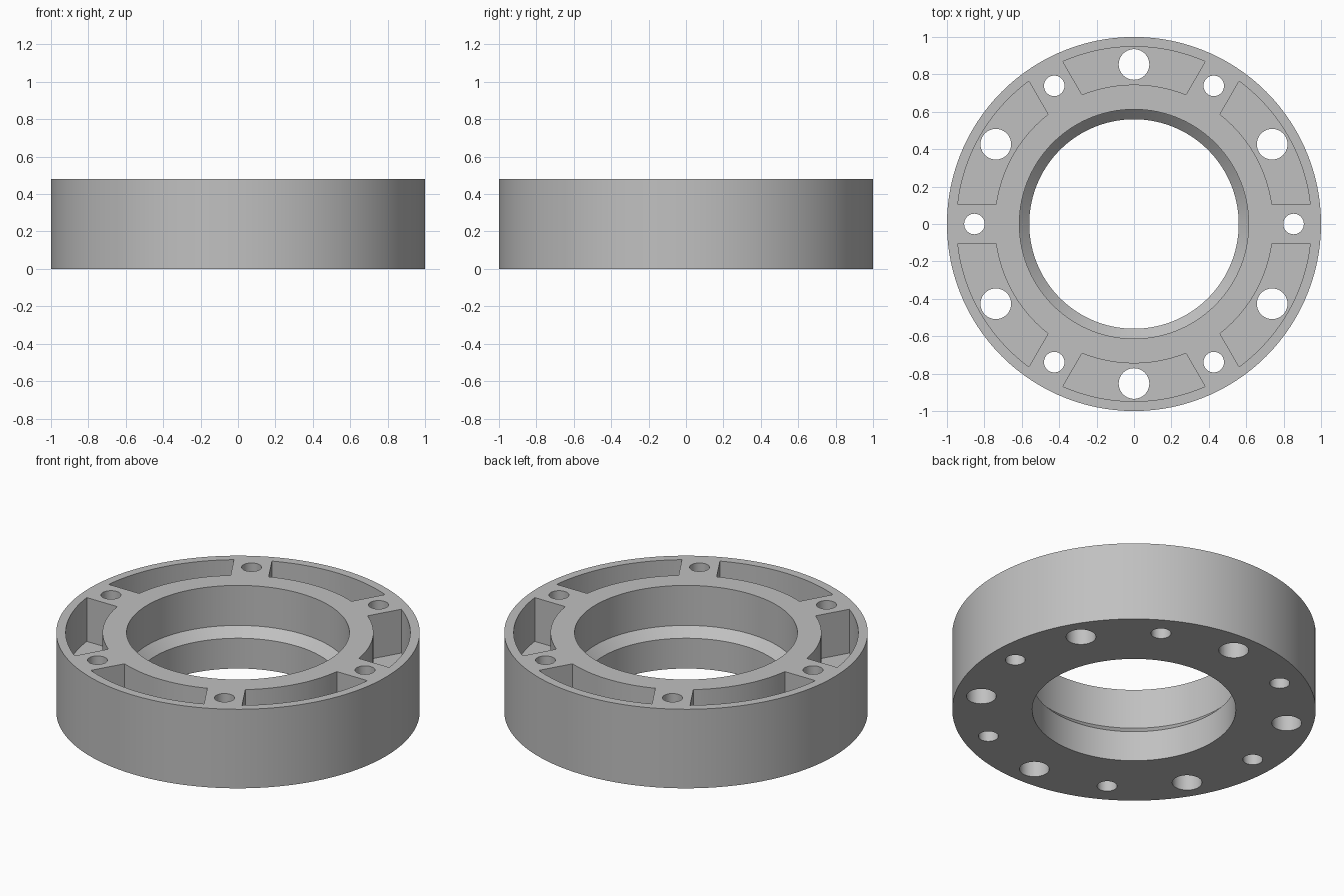
import bpy, bmesh
from math import sin, cos, asin, pi, radians

cube = bpy.data.objects.get("Cube")
if cube:
    bpy.data.objects.remove(cube, do_unlink=True)

HEIGHT = 0.48
POCKET_FLOOR = 0.214
BOLT_RADIUS = 0.853
SEGMENTS = 120

metal = bpy.data.materials.new("light grey metal")
metal.use_nodes = True
grey = (0.53, 0.53, 0.53, 1)
metal.diffuse_color = grey
metal.node_tree.nodes["Principled BSDF"].inputs["Base Color"].default_value = grey


def make_object(name, bm):
    bmesh.ops.recalc_face_normals(bm, faces=bm.faces)
    mesh = bpy.data.meshes.new(name)
    bm.to_mesh(mesh)
    bm.free()
    mesh.materials.append(metal)
    obj = bpy.data.objects.new(name, mesh)
    bpy.context.collection.objects.link(obj)
    return obj


def add_prism(bm, outline, z0, z1):
    """Upright prism over a closed outline."""
    low = [bm.verts.new((x, y, z0)) for x, y in outline]
    high = [bm.verts.new((x, y, z1)) for x, y in outline]
    bm.faces.new(low)
    bm.faces.new(high)
    for i in range(len(low)):
        j = (i + 1) % len(low)
        bm.faces.new((low[i], low[j], high[j], high[i]))


def arc(radius, start, end, steps):
    angles = [start + (end - start) * i / steps for i in range(steps + 1)]
    return [(radius * cos(a), radius * sin(a)) for a in angles]


def circle(cx, cy, radius, steps=40):
    return [(cx + x, cy + y) for x, y in arc(radius, 0, 2 * pi, steps)[:-1]]


# Ring body: closed profile with a chamfered step in the bore, swept round z
profile = [(1, 0), (1, HEIGHT), (0.613, HEIGHT), (0.613, 0.237), (0.56, 0.184), (0.56, 0)]
bm = bmesh.new()
rings = [[bm.verts.new((x, y, z)) for x, y in circle(0, 0, r, SEGMENTS)] for r, z in profile]
for k, ring in enumerate(rings):
    after = rings[(k + 1) % len(rings)]
    for i in range(SEGMENTS):
        j = (i + 1) % SEGMENTS
        bm.faces.new((ring[i], ring[j], after[j], after[i]))
body = make_object("flange_ring", bm)

# Six pockets, leaving parallel-sided ribs between them
pockets = bmesh.new()
holes = bmesh.new()
for n in range(6):
    mid = radians(30 + 60 * n)
    outline = []
    for radius, side in ((0.948, 1), (0.745, -1)):
        half = pi / 6 - asin(0.105 / radius)
        outline += arc(radius, mid - side * half, mid + side * half, 20)
    add_prism(pockets, outline, POCKET_FLOOR, HEIGHT + 0.1)
    # A large bolt hole in each pocket and a small one in each rib
    for angle, size in ((mid, 0.082), (mid - pi / 6, 0.055)):
        outline = circle(BOLT_RADIUS * cos(angle), BOLT_RADIUS * sin(angle), size)
        add_prism(holes, outline, -0.1, HEIGHT + 0.1)

bpy.context.view_layer.objects.active = body
for name, cutter_mesh in (("pocket_cutter", pockets), ("bolt_hole_cutter", holes)):
    cutter = make_object(name, cutter_mesh)
    cutter.hide_render = True
    cut = body.modifiers.new(name, 'BOOLEAN')
    cut.operation = 'DIFFERENCE'
    cut.solver = 'EXACT'
    cut.object = cutter
    bpy.ops.object.modifier_apply(modifier=cut.name)
    bpy.data.objects.remove(cutter, do_unlink=True)

# Smooth the round walls and keep the machined edges sharp
bpy.ops.object.select_all(action='DESELECT')
body.select_set(True)
bpy.ops.object.shade_smooth_by_angle(angle=radians(30))
